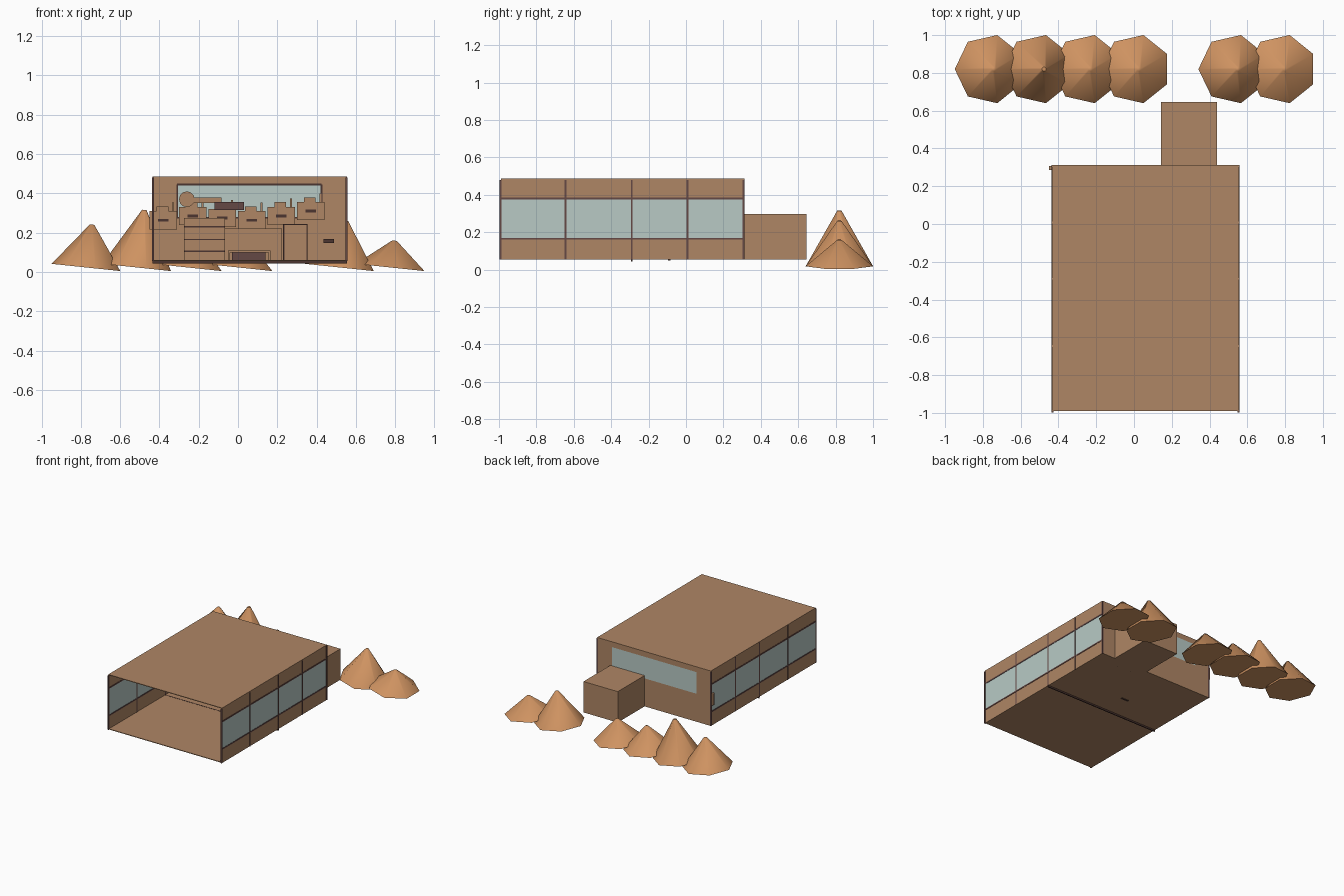
import bpy
import math

old = bpy.data.objects.get("Cube")
if old:
    bpy.data.objects.remove(old, do_unlink=True)


def material(name, rgb):
    m = bpy.data.materials.new(name)
    m.use_nodes = True
    m.diffuse_color = (*rgb, 1)
    m.node_tree.nodes["Principled BSDF"].inputs["Base Color"].default_value = (*rgb, 1)
    return m


TAN = material("tan_wall", (0.43, 0.24, 0.13))
CLAY = material("clay_hill", (0.62, 0.29, 0.12))
GLASS = material("pale_glass", (0.48, 0.59, 0.56))
DARK = material("dark_frame", (0.07, 0.035, 0.03))
MAROON = material("maroon_wood", (0.13, 0.065, 0.06))


def box(name, x, y, z, mat):
    """Box spanning the given (low, high) pairs."""
    spans = (x, y, z)
    bpy.ops.mesh.primitive_cube_add(size=1, location=[(a + b) / 2 for a, b in spans])
    o = bpy.context.object
    o.scale = [b - a for a, b in spans]
    o.name = name
    o.data.materials.append(mat)
    return o


def around(c, half):
    return (c - half, c + half)


# Building shell
LEFT, RIGHT, FRONT, BACK = -0.435, 0.555, -0.99, 0.312
BASE, SILL, HEAD, TOP = 0.055, 0.165, 0.38, 0.487
T = 0.005
WIDE, DEEP = (LEFT, RIGHT), (FRONT, BACK)
box("floor", WIDE, DEEP, (BASE, BASE + T), TAN)
box("roof", WIDE, DEEP, (TOP - T, TOP), TAN)

# Side walls with a glass band, rails and posts
for side, x in (("right", LEFT + T / 2), ("left", RIGHT - T / 2)):
    wall = around(x, T / 2)
    box(side + "_lower_wall", wall, DEEP, (BASE, SILL), TAN)
    box(side + "_glass", wall, DEEP, (SILL, HEAD), GLASS)
    box(side + "_upper_wall", wall, DEEP, (HEAD, TOP), TAN)
    for z in (SILL, HEAD):
        box(side + "_rail", around(x, 0.005), DEEP, around(z, 0.005), MAROON)
    for y in (-0.992, -0.645, -0.29, 0.008, 0.308):
        box(side + "_post", around(x, 0.005), around(y, 0.005), (BASE, 0.48), MAROON)

# Portal strip across the floor
box("floor_strip", WIDE, around(-0.29, 0.004), (0.043, BASE + T + 0.001), DARK)

# Back wall around its window
W0, W1, WB, WT = -0.31, 0.425, 0.275, 0.445
wall = (BACK - T, BACK)
box("back_wall_below", WIDE, wall, (BASE, WB), TAN)
box("back_wall_above", WIDE, wall, (WT, TOP), TAN)
box("back_wall_right", (LEFT, W0), wall, (WB, WT), TAN)
box("back_wall_left", (W1, RIGHT), wall, (WB, WT), TAN)
box("back_glass", (W0, W1), wall, (WB, WT), GLASS)
inner = (BACK - 0.012, BACK - T)
for z in (WB, WT):
    box("window_rail", (W0, W1), inner, around(z, 0.004), DARK)
for x in (W0, W1):
    box("window_jamb", around(x, 0.004), inner, (WB, WT), DARK)

# Rear annex
box("annex", (0.142, 0.44), (BACK, 0.645), (BASE, 0.298), TAN)

# Row of wall cabinets with lids, stems and dark handles
for x, z in ((-0.38, 0.263), (-0.23, 0.285), (-0.08, 0.275),
             (0.07, 0.263), (0.22, 0.285), (0.37, 0.31)):
    box("wall_cabinet", around(x, 0.07), (0.287, 0.307), around(z, 0.046), TAN)
    box("cabinet_lid", around(x - 0.005, 0.03), (0.289, 0.305), (z + 0.046, z + 0.07), TAN)
    box("cabinet_stem", around(x + 0.05, 0.005), (0.295, 0.305), (z + 0.046, z + 0.09), TAN)
    box("cabinet_handle", around(x, 0.027), (0.281, 0.287), around(z, 0.007), DARK)

# Round lamp on a horizontal arm
bpy.ops.mesh.primitive_cylinder_add(vertices=12, radius=0.04, depth=0.015,
                                    location=(-0.26, 0.27, 0.37),
                                    rotation=(math.pi / 2, 0, 0))
lamp = bpy.context.object
lamp.name = "lamp_head"
lamp.data.materials.append(TAN)
box("lamp_arm", (-0.23, -0.085), (0.265, 0.277), (0.35, 0.378), TAN)
box("dark_shelf", (-0.12, 0.03), (0.24, 0.28), (0.315, 0.355), MAROON)

# Chest of drawers and the desk beside it
box("drawer_chest", (-0.275, -0.065), (0.2, 0.3), (BASE, 0.275), TAN)
for z in (0.105, 0.165, 0.23):
    box("drawer_gap", (-0.275, -0.065), (0.198, 0.2), around(z, 0.003), DARK)
box("desk", (-0.065, 0.225), (0.22, 0.3), (BASE, 0.22), TAN)

# Low table whose feet reach just below the floor
TY = (-0.11, -0.07)
box("table_top", (-0.05, 0.165), TY, (0.1, 0.108), TAN)
box("table_panel", (-0.03, 0.14), (-0.1, -0.08), (0.062, 0.1), MAROON)
for x in (-0.045, 0.16):
    box("table_leg", around(x, 0.005), TY, (0.058, 0.1), TAN)
box("table_foot", around(0.01, 0.03), around(-0.09, 0.006), (0.05, BASE), DARK)

# Narrow cupboard and the handle on the back wall
box("cupboard", (0.23, 0.355), (0.24, 0.3), (BASE, 0.245), TAN)
box("cupboard_trim", (0.23, 0.355), (0.238, 0.24), (0.238, 0.245), DARK)
for x in (0.233, 0.352):
    box("cupboard_edge", around(x, 0.003), (0.238, 0.24), (BASE, 0.24), DARK)
box("cupboard_panel", (0.24, 0.345), (0.237, 0.24), (BASE, 0.115), TAN)
box("wall_handle", (0.435, 0.488), (0.296, 0.307), (0.147, 0.167), DARK)

# Seven-sided hills, tilted slightly towards the left side
TILT = math.radians(6)
for x, peak in ((-0.765, 0.245), (-0.507, 0.32), (-0.249, 0.2),
                (0.009, 0.187), (0.525, 0.265), (0.783, 0.163)):
    h = peak - 0.025
    base_z = 0.022
    bpy.ops.mesh.primitive_cone_add(vertices=7, radius1=0.185, radius2=0.012, depth=h)
    hill = bpy.context.object
    hill.name = "hill"
    hill.data.materials.append(CLAY)
    # Turn one base corner towards -x
    for v in hill.data.vertices:
        vx, vy = v.co.x, v.co.y
        v.co.x, v.co.y = -vy, vx
    hill.rotation_euler = (0, TILT, 0)
    hill.location = (x + h / 2 * math.sin(TILT), 0.82, base_z + h / 2 * math.cos(TILT))
    bpy.ops.object.shade_smooth_by_angle(angle=math.radians(60))
